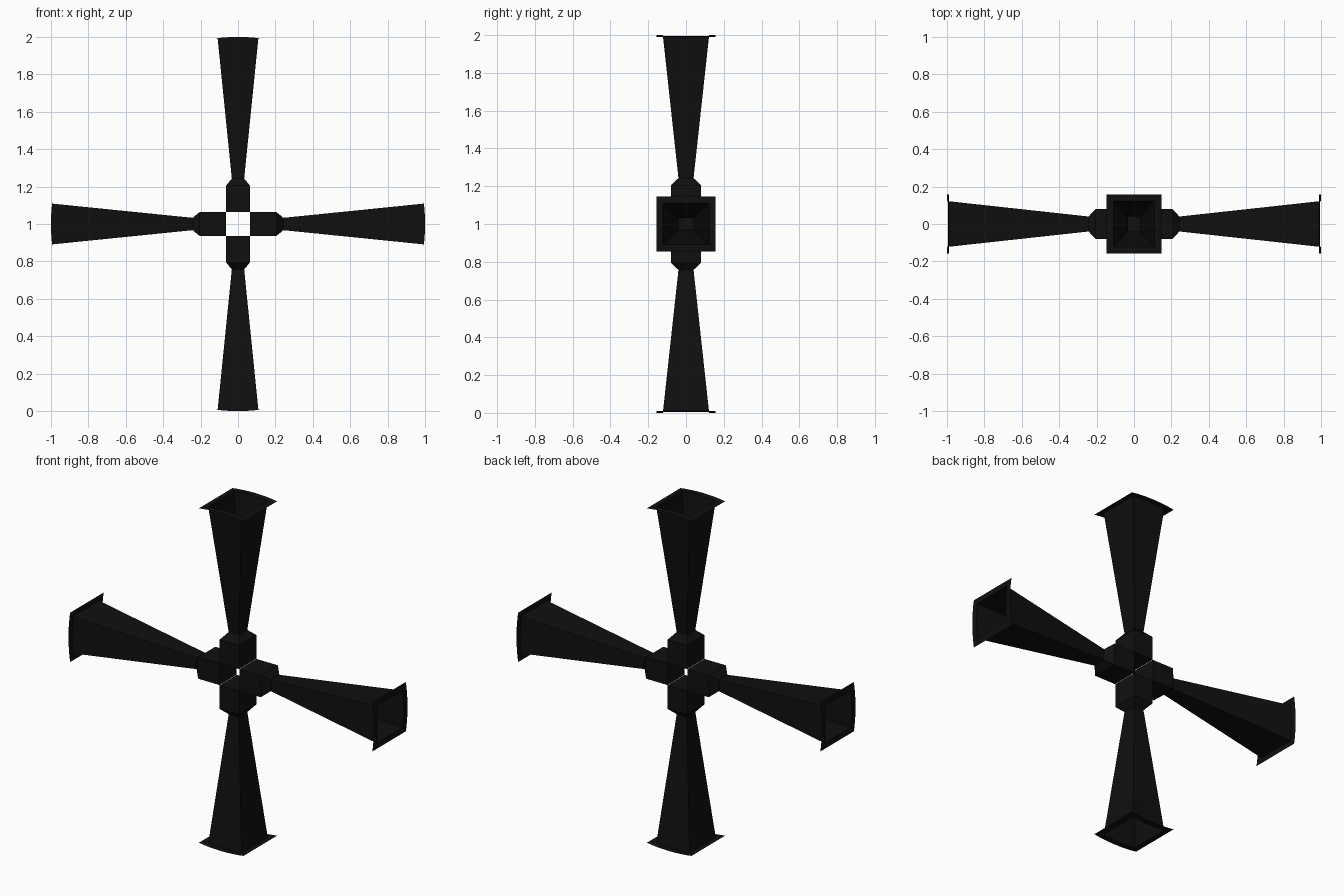
import bpy, bmesh, math
from mathutils import Matrix

if "Cube" in bpy.data.objects:
    bpy.data.objects.remove(bpy.data.objects["Cube"])

black = bpy.data.materials.new("matte black")
black.diffuse_color = (0.005, 0.005, 0.005, 1)
black.use_nodes = True
black.node_tree.nodes["Principled BSDF"].inputs["Base Color"].default_value = black.diffuse_color

CENTRE = Matrix.Translation((0, 0, 1))
N = 8  # strips across the arced mouth


def ring(bm, r, t, y, n=1, arc=False):
    """Rectangle of half-size t by y at distance r; arc bends it about the hub."""
    ts = [t * (2 * i / n - 1) for i in range(n + 1)]
    pts = [(a, -y) for a in ts] + [(a, y) for a in reversed(ts)]
    return [bm.verts.new((a, b, math.sqrt(r * r - a * a) if arc else r)) for a, b in pts]


def bridge(bm, a, b):
    k = len(a)
    for i in range(k):
        j = (i + 1) % k
        bm.faces.new((a[i], a[j], b[j], b[i]))


def feed(bm):
    # box with a closed back, tapering to the horn throat
    back = ring(bm, 0.065, 0.064, 0.08)
    front = ring(bm, 0.205, 0.064, 0.08)
    throat = ring(bm, 0.243, 0.033, 0.04)
    bm.faces.new(back[::-1])
    bridge(bm, back, front)
    bridge(bm, front, throat)


def horn(bm):
    # open flared pyramid with an arced mouth
    bridge(bm, ring(bm, 0.243, 0.033, 0.04, N), ring(bm, 1.0, 0.109, 0.122, N, True))


def flange(bm):
    # thin curved frame around the mouth
    bridge(bm, ring(bm, 1.0, 0.109, 0.122, N, True), ring(bm, 1.0, 0.146, 0.157, N, True))


# four identical arms around the hub
for k, side in enumerate(("top", "right", "bottom", "left")):
    for name, build in (("feed_box", feed), ("horn", horn), ("mouth_flange", flange)):
        bm = bmesh.new()
        build(bm)
        bm.transform(CENTRE @ Matrix.Rotation(k * math.pi / 2, 4, 'Y'))
        me = bpy.data.meshes.new(f"{side}_{name}")
        bm.to_mesh(me)
        bm.free()
        me.materials.append(black)
        bpy.context.collection.objects.link(bpy.data.objects.new(f"{side}_{name}", me))
